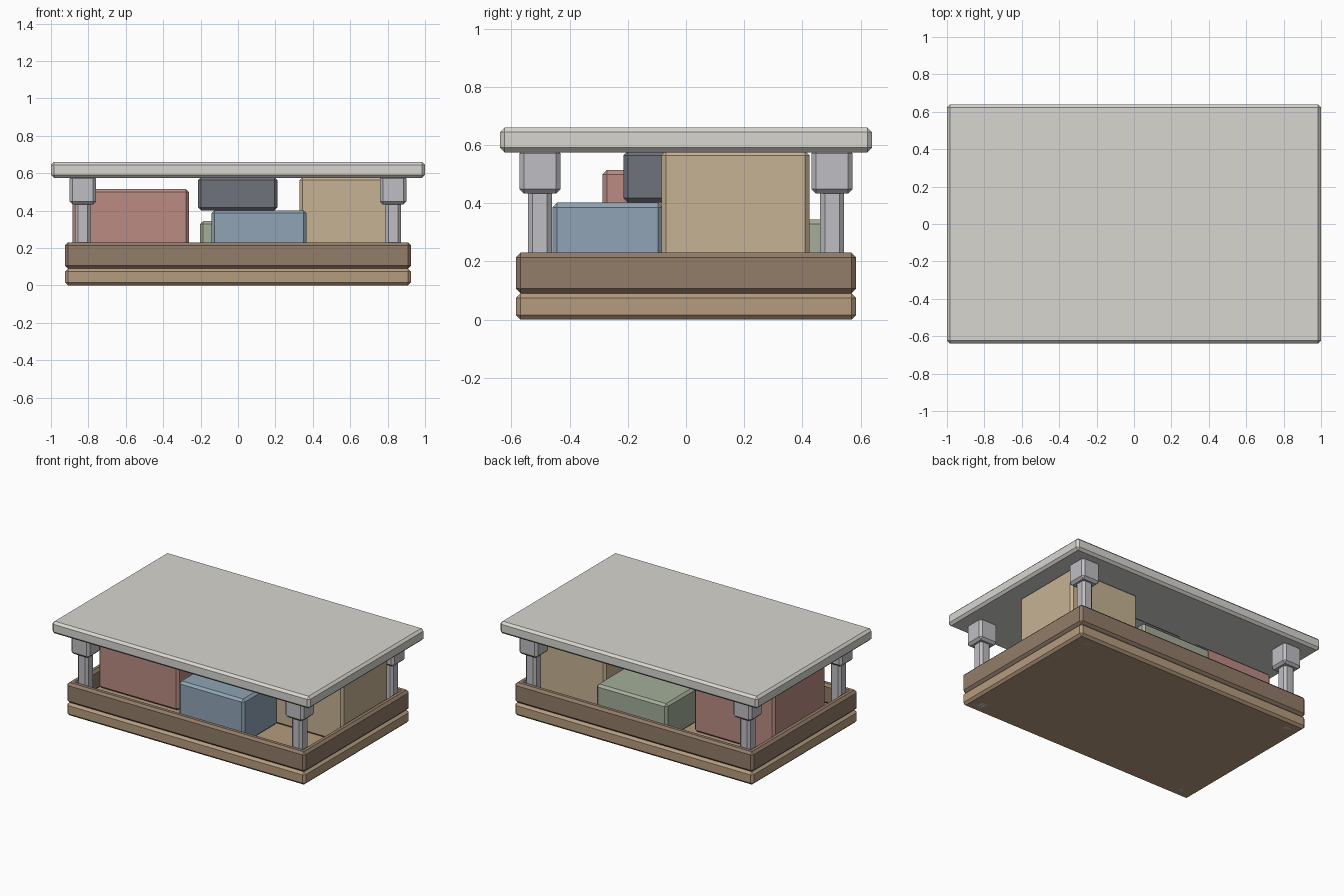
import bpy

if "Cube" in bpy.data.objects:
    bpy.data.objects.remove(bpy.data.objects["Cube"])

MATS = {}


def material(name, rgb):
    if name not in MATS:
        m = bpy.data.materials.new(name)
        m.diffuse_color = (*rgb, 1.0)
        m.use_nodes = True
        m.node_tree.nodes["Principled BSDF"].inputs["Base Color"].default_value = m.diffuse_color
        MATS[name] = m
    return MATS[name]


def box(name, x, y, z, mat, bevel=0.016):
    """Chamfered box from (min, max) ranges on each axis."""
    centre = [(r[0] + r[1]) / 2 for r in (x, y, z)]
    bpy.ops.mesh.primitive_cube_add(size=1, location=centre)
    ob = bpy.context.object
    ob.name = name
    ob.scale = [r[1] - r[0] for r in (x, y, z)]
    bpy.ops.object.transform_apply(location=False, rotation=False, scale=True)
    mod = ob.modifiers.new("chamfer", 'BEVEL')
    mod.width = bevel
    mod.segments = 1
    ob.data.materials.append(mat)
    return ob


wood_light = material("light_wood", (0.46, 0.33, 0.21))
wood_dark = material("dark_wood", (0.29, 0.20, 0.14))
metal = material("metal", (0.52, 0.52, 0.55))
stone = material("pale_top", (0.68, 0.67, 0.63))

# Base slab and table top
box("base_slab", (-0.925, 0.925), (-0.585, 0.585), (0.0, 0.09), wood_light)
box("table_top", (-1.0, 1.0), (-0.64, 0.64), (0.575, 0.66), stone)

# Tray rim boards
T = 0.055
for s, name in ((-1, "front"), (1, "back")):
    y = sorted((s * 0.585, s * (0.585 - T)))
    box(name + "_rim", (-0.925, 0.925), y, (0.09, 0.23), wood_dark)
for s, name in ((-1, "left"), (1, "right")):
    x = sorted((s * 0.925, s * (0.925 - T)))
    box(name + "_rim", x, (-0.585, 0.585), (0.09, 0.23), wood_dark)

# Corner posts with blocks under the top
for sx in (-1, 1):
    for sy in (-1, 1):
        cx, cy = sx * 0.83, sy * 0.502
        tag = ("front" if sy < 0 else "back") + ("_left" if sx < 0 else "_right")
        box(tag + "_post", (cx - 0.041, cx + 0.041), (cy - 0.041, cy + 0.041),
            (0.0, 0.5), metal)
        box(tag + "_block", (cx - 0.071, cx + 0.071), (cy - 0.071, cy + 0.071),
            (0.433, 0.587), metal)

# Stored boxes on the base
box("red_box", (-0.885, -0.262), (-0.287, 0.29), (0.09, 0.515),
    material("red", (0.50, 0.26, 0.23)))
box("blue_box", (-0.142, 0.366), (-0.459, -0.08), (0.09, 0.402),
    material("blue", (0.28, 0.37, 0.46)))
box("tan_box", (0.33, 0.87), (-0.085, 0.425), (0.09, 0.58),
    material("tan", (0.57, 0.45, 0.30)))
box("green_box", (-0.203, 0.346), (0.10, 0.505), (0.09, 0.344),
    material("green", (0.37, 0.42, 0.32)))
box("dark_box", (-0.213, 0.21), (-0.215, 0.21), (0.402, 0.58),
    material("charcoal", (0.16, 0.17, 0.20)))
